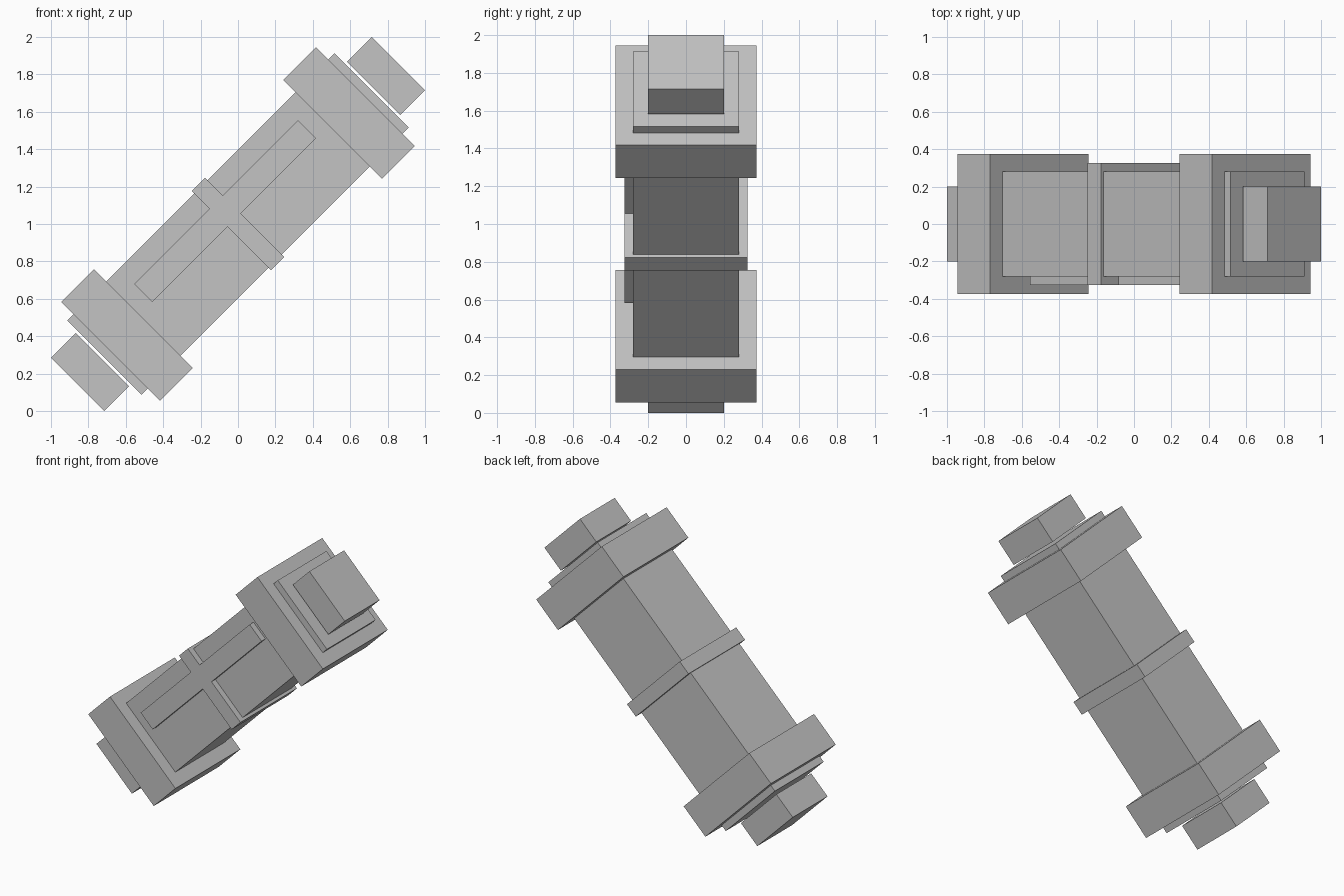
import bpy
import math
from mathutils import Matrix

if "Cube" in bpy.data.objects:
    bpy.data.objects.remove(bpy.data.objects["Cube"])

grey = bpy.data.materials.new("plain grey")
grey.diffuse_color = (0.55, 0.55, 0.55, 1.0)
grey.use_nodes = True
grey.node_tree.nodes["Principled BSDF"].inputs["Base Color"].default_value = grey.diffuse_color

# Whole model lies along a 45 degree diagonal in the x-z plane, centred at z = 1
TILT = Matrix.Translation((0, 0, 1)) @ Matrix.Rotation(math.radians(-45), 4, 'Y')


def box(name, x, y, z):
    """Box given by (min, max) along the tilted axis x, depth y and height z."""
    bpy.ops.mesh.primitive_cube_add(size=1)
    ob = bpy.context.object
    ob.name = name
    spans = (x, y, z)
    centre = [(a + b) / 2 for a, b in spans]
    size = [b - a for a, b in spans]
    ob.data.transform(TILT @ Matrix.Translation(centre) @ Matrix.Diagonal((*size, 1)))
    ob.data.materials.append(grey)
    return ob


# Long square body, its ends stand slightly proud of the collars
box("body", (-1.01, 1.01), (-0.28, 0.28), (-0.28, 0.28))

# Thin ring around the middle
box("middle_ring", (-0.05, 0.05), (-0.325, 0.325), (-0.3, 0.3))

for side, label in ((-1, "lower"), (1, "upper")):
    def span(a, b):
        return tuple(sorted((side * a, side * b)))

    # Wide collar near the end
    box(label + "_collar", span(0.716, 0.963), (-0.373, 0.373), (-0.373, 0.373))
    # Loose end block, set off by a narrow gap
    box(label + "_end_block", span(1.025, 1.212), (-0.2, 0.2), (-0.202, 0.202))
    # Raised strip on the front, flush with the ring
    box(label + "_front_strip", span(0.05, 0.62), (-0.325, -0.28), (0.03, 0.166))
